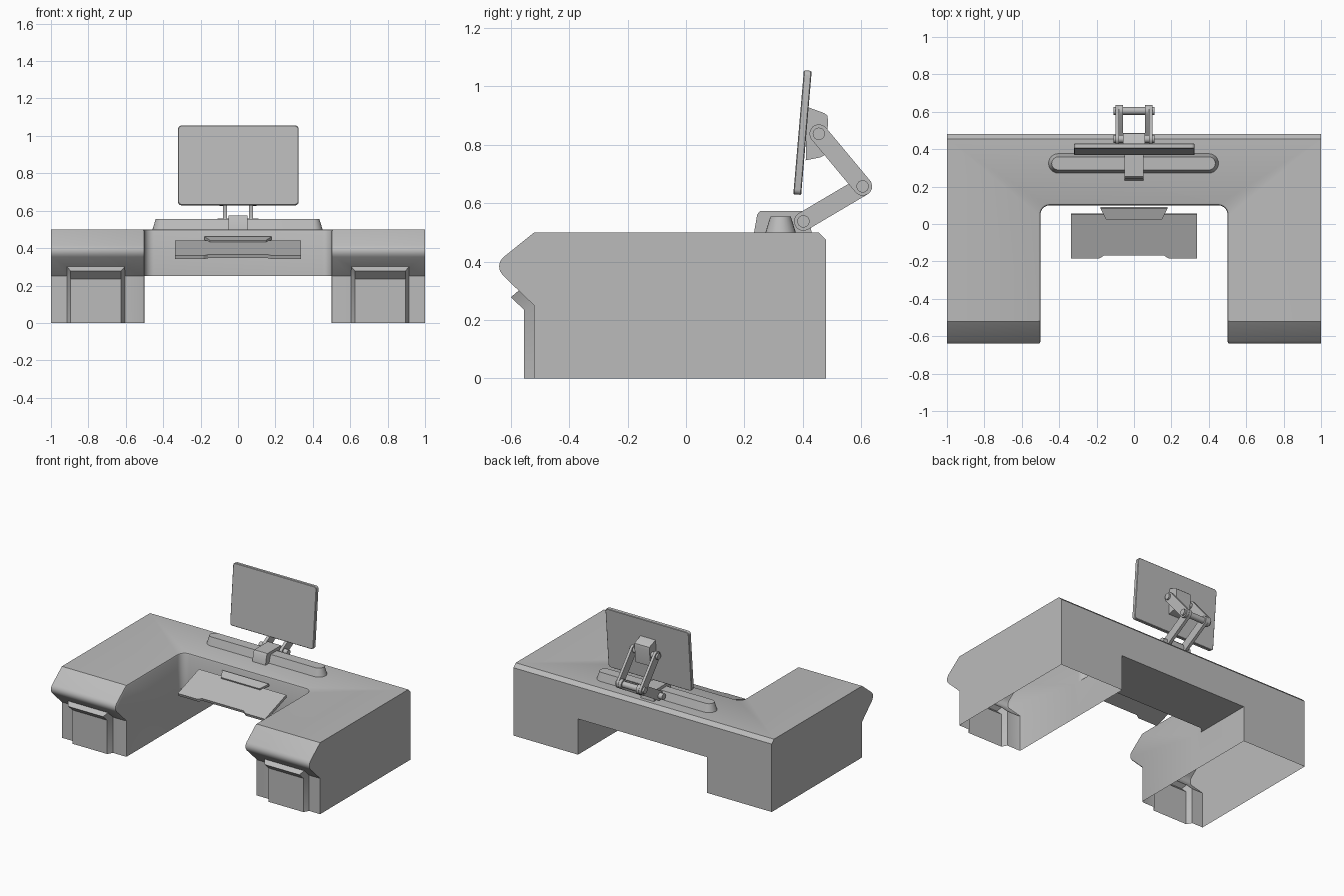
import bpy, bmesh
from math import sin, cos, pi, atan2
from mathutils import Matrix

cube = bpy.data.objects.get("Cube")
if cube:
    bpy.data.objects.remove(cube, do_unlink=True)

grey = bpy.data.materials.new("plain grey")
grey.use_nodes = True
GREY = (0.5, 0.5, 0.5, 1)
grey.diffuse_color = GREY
grey.node_tree.nodes["Principled BSDF"].inputs["Base Color"].default_value = GREY


def loft(name, rings):
    """Closed solid through rings of points with equal counts."""
    bm = bmesh.new()
    loops = [[bm.verts.new(p) for p in ring] for ring in rings]
    n = len(loops[0])
    for a, b in zip(loops, loops[1:]):
        for i in range(n):
            j = (i + 1) % n
            bm.faces.new((a[i], a[j], b[j], b[i]))
    bm.faces.new(loops[0])
    bm.faces.new(loops[-1])
    bmesh.ops.recalc_face_normals(bm, faces=bm.faces)
    me = bpy.data.meshes.new(name)
    bm.to_mesh(me)
    bm.free()
    me.materials.append(grey)
    ob = bpy.data.objects.new(name, me)
    bpy.context.collection.objects.link(ob)
    return ob


def along_x(name, profile, x0, x1):
    return loft(name, [[(x, y, z) for y, z in profile] for x in (x0, x1)])


def along_z(name, outline, z0, z1):
    return loft(name, [[(x, y, z) for x, y in outline] for z in (z0, z1)])


def arc(cx, cy, r, a0, a1, n=8):
    return [(cx + r * cos(a0 + (a1 - a0) * i / n),
             cy + r * sin(a0 + (a1 - a0) * i / n)) for i in range(n + 1)]


def capsule(p, q, r):
    """Outline of a bar with round ends from p to q."""
    a = atan2(q[1] - p[1], q[0] - p[0])
    return (arc(*q, r, a - pi / 2, a + pi / 2, 12)
            + arc(*p, r, a + pi / 2, a + 3 * pi / 2, 12))


def rounded_rect(w, h, r):
    pts = []
    for k, (sx, sy) in enumerate(((1, 1), (-1, 1), (-1, -1), (1, -1))):
        pts += arc(sx * (w / 2 - r), sy * (h / 2 - r), r,
                   k * pi / 2, (k + 1) * pi / 2, 5)
    return pts


def activate(ob):
    bpy.ops.object.select_all(action="DESELECT")
    ob.select_set(True)
    bpy.context.view_layer.objects.active = ob


def boolean(ob, tool, operation):
    m = ob.modifiers.new("cut", "BOOLEAN")
    m.operation, m.solver, m.object = operation, "EXACT", tool
    activate(ob)
    bpy.ops.object.modifier_apply(modifier=m.name)
    bpy.data.objects.remove(tool, do_unlink=True)


# Desk body: side profile with a rounded front nose
profile = [(.48, 0), (.48, .475), (.455, .5), (-.52, .5),
           (-.627, .414), (-.637, .4), (-.64, .384), (-.637, .368), (-.627, .353),
           (-.52, .25), (-.52, 0)]
desk = along_x("desk", profile, -1, 1)

# Knee space and the opening under the bridge
knee = [(-.5, -1), (.5, -1)] + arc(.45, .05, .05, 0, pi / 2) + arc(-.45, .05, .05, pi / 2, pi)
boolean(desk, along_z("knee_cutter", knee, -1, 1), "DIFFERENCE")
boolean(desk, along_x("bridge_cutter", [(0, -1), (1, -1), (1, .25), (0, .25)], -.5, .5),
        "DIFFERENCE")

# Raised front panels on the pedestals, with sloping sides
wall = [(-.51, 0), (-.52, 0), (-.52, .25), (-.572, .302), (-.562, .31), (-.51, .258)]
face = [(-.51, 0), (-.555, 0), (-.555, .236), (-.6, .278), (-.562, .31), (-.51, .258)]
for s in (-1, 1):
    rings = [[(s * x, y, z) for y, z in prof]
             for x, prof in ((.605, wall), (.625, face), (.895, face), (.915, wall))]
    boolean(desk, loft("panel", rings), "UNION")

# Open pedestal bottoms and soften the inner edge
bm = bmesh.new()
bm.from_mesh(desk.data)
bmesh.ops.remove_doubles(bm, verts=bm.verts, dist=1e-5)
bmesh.ops.delete(bm, geom=[f for f in bm.faces if all(v.co.z < .001 for v in f.verts)],
                 context="FACES")
bm.normal_update()


def is_wall(f):
    return abs(f.normal.z) < .01 and all(abs(v.co.x) < .501 for v in f.verts)


rim = []
for e in bm.edges:
    if len(e.link_faces) == 2:
        a, b = e.link_faces
        if is_wall(a) != is_wall(b):
            other = b if is_wall(a) else a
            if other.normal.z > -.9 and other.normal.y < .9:
                rim.append(e)
bmesh.ops.bevel(bm, geom=rim, offset=.012, segments=2, profile=.5,
                affect="EDGES", clamp_overlap=True)
bm.to_mesh(desk.data)
bm.free()

# Keyboard tray, notched at the front and tilted towards the user
tray_outline = [(-.338, .123), (-.338, -.125), (-.185, -.125), (-.16, -.108),
                (.16, -.108), (.185, -.125), (.338, -.125), (.338, .123)]
tray = along_z("keyboard_tray", tray_outline, -.02, 0)
bracket = along_z("tray_bracket", [(-.15, .1), (.15, .1), (.18, .162), (-.18, .162)], -.008, .01)
for ob in (tray, bracket):
    ob.data.transform(Matrix.Translation((0, -.066, .4)) @ Matrix.Rotation(.33, 4, "X"))

# Tapered rail and the clamp that wraps over it
loft("monitor_rail", [[(x, y, z) for x, y in capsule((-.405, .324), (.4, .324), r)]
                      for z, r in ((.5, .052), (.555, .035))])
along_x("rail_clamp", [(.233, .5), (.244, .562), (.254, .574), (.405, .574),
                       (.42, .56), (.43, .5)], -.052, .05)

# Jointed arm: paired links and their pins
base, elbow, head = (.402, .538), (.605, .658), (.455, .838)
for s, side in ((-1, "right"), (1, "left")):
    along_x("lower_link_" + side, capsule(base, elbow, .032), s * .058, s * .079)
    along_x("upper_link_" + side, capsule(elbow, head, .032), s * .08, s * .098)
for joint, pin in (("base", base), ("elbow", elbow), ("head", head)):
    along_x(joint + "_pin", arc(*pin, .021, 0, 2 * pi * 23 / 24, 23), -.11, .11)

# Mount on the back of the screen
along_x("screen_mount", [(.41, .747), (.46, .757), (.476, .766), (.487, .88),
                         (.484, .9), (.475, .908), (.415, .93)], -.058, .058)

# Screen with softened rim, leaning back a little
slabs = [(-.0135, .008), (-.0135, .003), (-.0105, 0), (.0105, 0), (.0135, .003)]
screen = loft("screen", [[(x, y, z) for x, z in rounded_rect(.645 - 2 * d, .426 - 2 * d, .018)]
                         for y, d in slabs])
screen.data.transform(Matrix.Translation((.002, .399, .842)) @ Matrix.Rotation(-.085, 4, "X"))

for ob in bpy.context.collection.objects:
    if ob.type == "MESH":
        activate(ob)
        bpy.ops.object.shade_smooth_by_angle(angle=.52)
